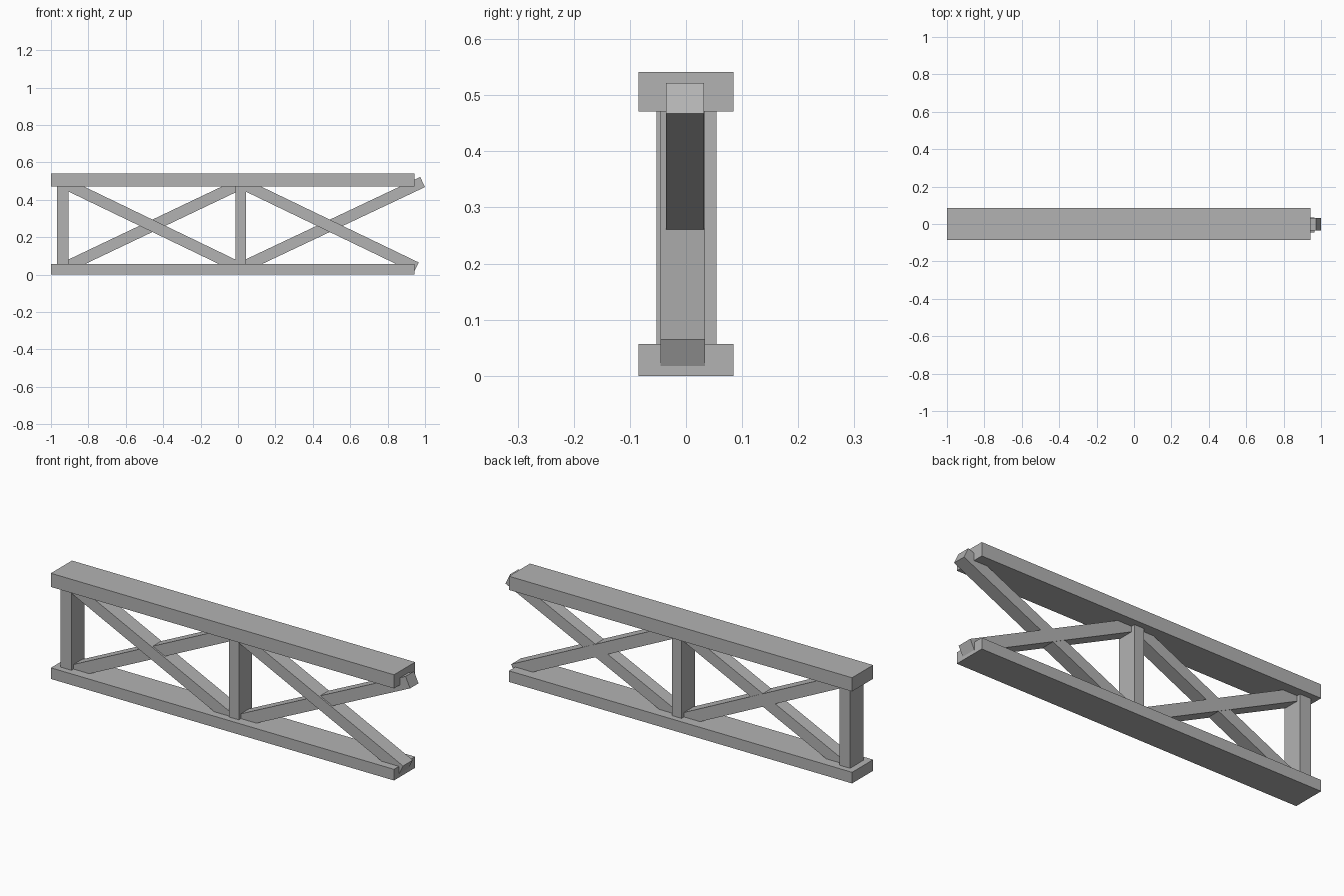
import bpy, math
from mathutils import Matrix, Vector

if "Cube" in bpy.data.objects:
    bpy.data.objects.remove(bpy.data.objects["Cube"])

# Dark grey metal
metal = bpy.data.materials.new("dark_grey")
metal.diffuse_color = (0.45, 0.45, 0.45, 1)
metal.use_nodes = True
metal.node_tree.nodes["Principled BSDF"].inputs["Base Color"].default_value = metal.diffuse_color


def box(name, lo, hi):
    """Axis-aligned box between two corners."""
    lo, hi = Vector(lo), Vector(hi)
    bpy.ops.mesh.primitive_cube_add(size=1)
    ob = bpy.context.object
    ob.name = name
    ob.data.transform(Matrix.Diagonal((*(hi - lo), 1)))
    ob.location = (lo + hi) / 2
    ob.data.materials.append(metal)
    return ob


def brace(name, start, end, y0, y1, thick=0.06):
    """Diagonal bar along a centre line in the xz plane."""
    dx, dz = end[0] - start[0], end[1] - start[1]
    length = math.hypot(dx, dz)
    ob = box(name, (-length / 2, y0, -thick / 2), (length / 2, y1, thick / 2))
    ob.location = ((start[0] + end[0]) / 2, (y0 + y1) / 2, (start[1] + end[1]) / 2)
    ob.rotation_euler.y = -math.atan2(dz, dx)
    return ob


# Horizontal chords
box("bottom_beam", (-1, -0.085, 0), (0.943, 0.085, 0.057))
box("top_beam", (-1, -0.085, 0.471), (0.943, 0.085, 0.541))

# Upright posts
box("end_post", (-0.967, -0.053, 0.057), (-0.906, 0.054, 0.471))
box("middle_post", (-0.013, -0.053, 0.057), (0.042, 0.054, 0.471))

# Crossed braces, one pair per bay
brace("left_rising_brace", (-0.930, 0.036), (0.030, 0.493), -0.036, 0.032)
brace("left_falling_brace", (-0.945, 0.496), (0.005, 0.038), -0.045, 0.034)
brace("right_rising_brace", (0.015, 0.036), (0.987, 0.495), -0.036, 0.032)
brace("right_falling_brace", (0.002, 0.496), (0.953, 0.038), -0.045, 0.034)
